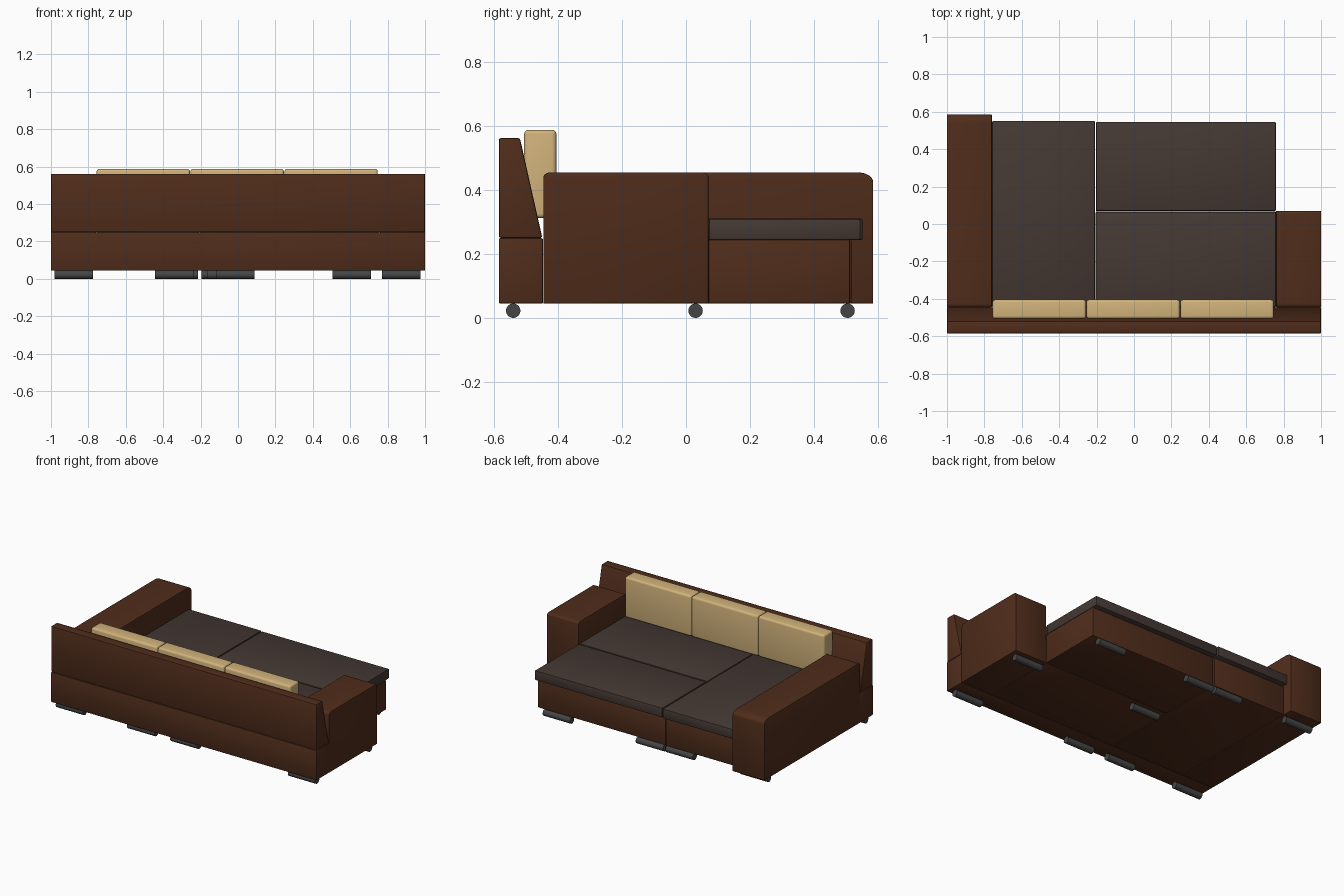
import bpy, bmesh, math
from mathutils import Matrix

if "Cube" in bpy.data.objects:
    bpy.data.objects.remove(bpy.data.objects["Cube"])


def material(name, rgb):
    m = bpy.data.materials.new(name)
    m.diffuse_color = (*rgb, 1)
    m.use_nodes = True
    m.node_tree.nodes["Principled BSDF"].inputs["Base Color"].default_value = m.diffuse_color
    return m


BROWN = material("brown_leather", (0.08, 0.026, 0.011))
DARK = material("dark_fabric", (0.058, 0.04, 0.034))
BEIGE = material("beige_fabric", (0.64, 0.45, 0.2))
METAL = material("dark_metal", (0.06, 0.06, 0.062))


def finish(bm, name, mat, bevel=0.0, segments=3):
    bmesh.ops.recalc_face_normals(bm, faces=bm.faces)
    me = bpy.data.meshes.new(name)
    bm.to_mesh(me)
    bm.free()
    me.materials.append(mat)
    ob = bpy.data.objects.new(name, me)
    bpy.context.collection.objects.link(ob)
    bpy.ops.object.select_all(action='DESELECT')
    bpy.context.view_layer.objects.active = ob
    ob.select_set(True)
    if bevel:
        mod = ob.modifiers.new("soft_edges", 'BEVEL')
        mod.width = bevel
        mod.segments = segments
        bpy.ops.object.modifier_apply(modifier=mod.name)
    bpy.ops.object.shade_smooth_by_angle(angle=math.radians(35))
    return ob


def prism(name, profile, x0, x1, mat, bevel=0.004, segments=2):
    """Extrude a (y, z) profile along x."""
    bm = bmesh.new()
    face = bm.faces.new([bm.verts.new((x0, y, z)) for y, z in profile])
    new = bmesh.ops.extrude_face_region(bm, geom=[face])["geom"]
    verts = [v for v in new if isinstance(v, bmesh.types.BMVert)]
    bmesh.ops.translate(bm, verts=verts, vec=(x1 - x0, 0, 0))
    return finish(bm, name, mat, bevel, segments)


def box(name, x, y, z, mat, bevel=0.004, segments=2):
    profile = [(y[0], z[0]), (y[1], z[0]), (y[1], z[1]), (y[0], z[1])]
    return prism(name, profile, x[0], x[1], mat, bevel, segments)


def corner(cy, cz, ry, rz, a0, a1, n=6):
    angles = [math.radians(a0 + (a1 - a0) * i / n) for i in range(n + 1)]
    return [(cy + ry * math.cos(a), cz + rz * math.sin(a)) for a in angles]


def arm(name, x0, x1, y0, y1, r):
    """Armrest with rounded upper front and rear edges."""
    top = 0.455
    profile = [(y0, 0.045), (y1, 0.045)]
    profile += corner(y1 - r, top - r * 0.6, r, r * 0.6, 0, 90)
    profile += corner(y0 + 0.022, top - 0.018, 0.022, 0.018, 90, 180)
    prism(name, profile, x0, x1, BROWN, 0.003)


# Backrest: straight base and tapered upper part
box("back_base", (-1, 1), (-0.585, -0.447), (0.045, 0.249), BROWN)
prism("backrest", [(-0.585, 0.25), (-0.449, 0.25), (-0.519, 0.562), (-0.585, 0.562)],
      -1, 1, BROWN, 0.006)

# Armrests
arm("left_arm", -1, -0.76, -0.446, 0.585, 0.05)
arm("right_arm", 0.76, 1, -0.446, 0.07, 0.022)

# Seat bases
box("chaise_base", (-0.758, -0.208), (-0.446, 0.517), (0.045, 0.244), BROWN)
box("seat_base", (-0.204, 0.758), (-0.446, 0.067), (0.045, 0.244), BROWN)
box("extension_base", (-0.204, 0.758), (0.07, 0.512), (0.045, 0.244), BROWN)

# Seat mattresses
box("chaise_seat", (-0.758, -0.209), (-0.444, 0.552), (0.244, 0.31), DARK, 0.006)
box("main_seat", (-0.205, 0.758), (-0.444, 0.065), (0.244, 0.31), DARK, 0.006)
box("extension_seat", (-0.203, 0.758), (0.071, 0.546), (0.244, 0.31), DARK, 0.006)

# Back cushions
for i in range(3):
    x = -0.756 + i * 0.502
    box(f"back_cushion_{i + 1}", (x, x + 0.499), (-0.506, -0.405), (0.312, 0.588),
        BEIGE, 0.014, 4)

# Roller feet: y row, x centres
rows = [(-0.54, (-0.877, -0.34, -0.015, 0.872)),
        (0.03, (-0.06, 0.872)),
        (0.505, (-0.877, -0.317, -0.093, 0.608))]
for r, (y, xs) in enumerate(rows):
    for i, x in enumerate(xs):
        bm = bmesh.new()
        bmesh.ops.create_cone(
            bm, cap_ends=True, segments=24, radius1=0.0225, radius2=0.0225, depth=0.206,
            matrix=Matrix.Translation((x, y, 0.0225)) @ Matrix.Rotation(math.pi / 2, 4, 'Y'))
        finish(bm, f"roller_foot_{r + 1}_{i + 1}", METAL)
